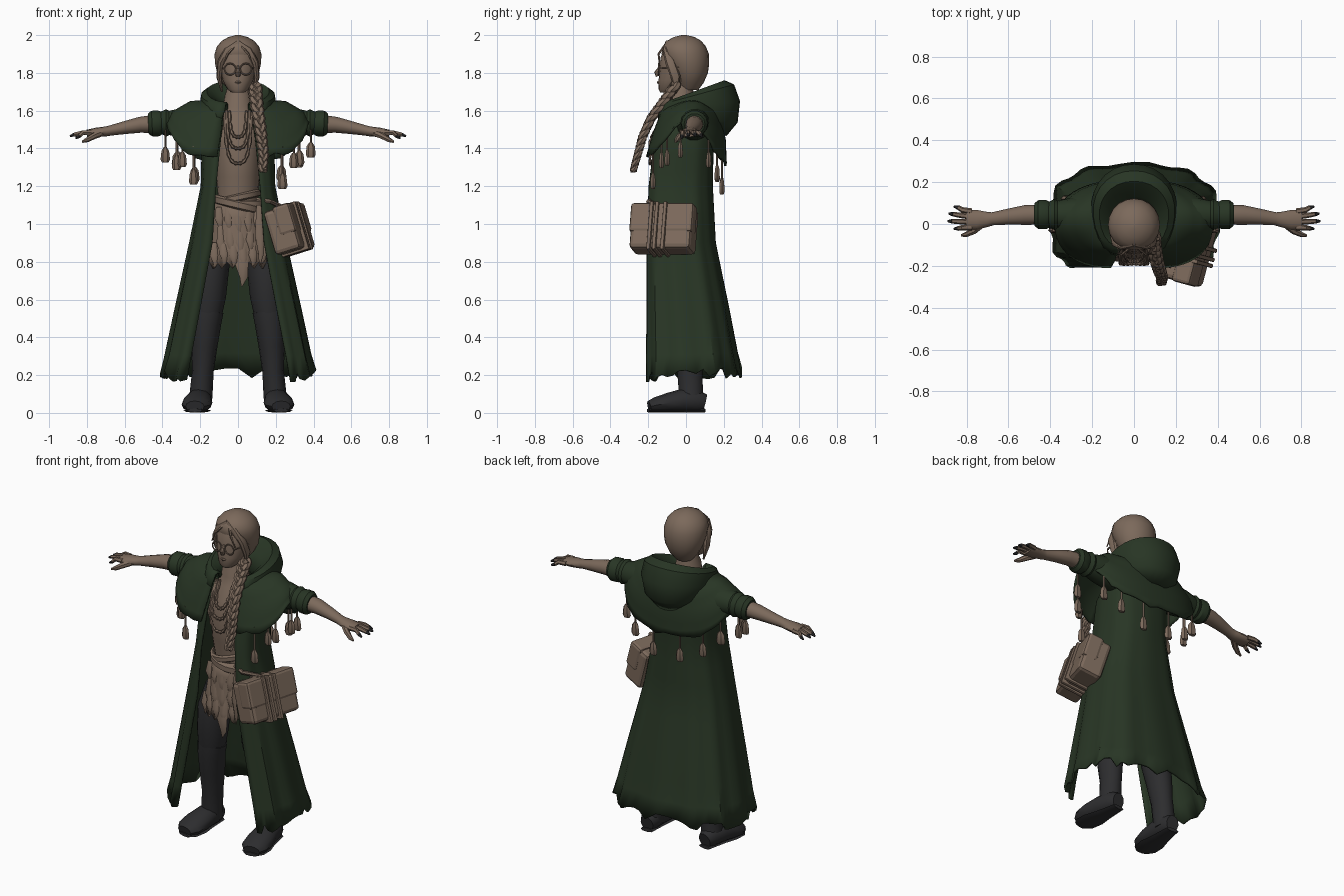
import bpy, bmesh, math, random
from mathutils import Vector as V

if "Cube" in bpy.data.objects:
    bpy.data.objects.remove(bpy.data.objects["Cube"])

random.seed(4)


def colour(name, rgb):
    m = bpy.data.materials.new(name)
    m.diffuse_color = (*rgb, 1)
    m.use_nodes = True
    m.node_tree.nodes["Principled BSDF"].inputs["Base Color"].default_value = m.diffuse_color
    return m


BROWN = colour("dusty_brown", (0.20, 0.142, 0.105))
GREEN = colour("forest_green", (0.021, 0.036, 0.018))
BLACK = colour("charcoal", (0.026, 0.026, 0.028))


def grid(name, rows, mat, closed=True, thick=0.0, angle=40):
    """Skin rows of points; closed rows get end caps, open ones may get thickness."""
    bm = bmesh.new()
    vs = [[bm.verts.new(p) for p in r] for r in rows]
    n = len(rows[0])
    for a, b in zip(vs, vs[1:]):
        for i in range(n if closed else n - 1):
            j = (i + 1) % n
            bm.faces.new((a[i], a[j], b[j], b[i]))
    if closed and not thick:
        bm.faces.new(vs[0])
        bm.faces.new(vs[-1])
    bmesh.ops.recalc_face_normals(bm, faces=bm.faces)
    me = bpy.data.meshes.new(name)
    bm.to_mesh(me)
    bm.free()
    ob = bpy.data.objects.new(name, me)
    bpy.context.collection.objects.link(ob)
    me.materials.append(mat)
    if thick:
        s = ob.modifiers.new("thickness", "SOLIDIFY")
        s.thickness, s.offset = thick, 0
    bpy.ops.object.select_all(action="DESELECT")
    ob.select_set(True)
    bpy.context.view_layer.objects.active = ob
    bpy.ops.object.shade_smooth_by_angle(angle=math.radians(angle))
    return ob


def tube(name, path, mat, n=10, angle=40):
    """Path entries: (x, y, z, radius) or (x, y, z, side radius, other radius)."""
    pts = [V(p[:3]) for p in path]
    span = pts[-1] - pts[0]
    ref = V((0, 1, 0)) if abs(span.z) > 0.6 * span.length else V((0, 0, 1))
    rows = []
    for i, p in enumerate(path):
        d = (pts[min(i + 1, len(pts) - 1)] - pts[max(i - 1, 0)]).normalized()
        s = d.cross(ref).normalized()
        o = d.cross(s)
        t = [2 * math.pi * k / n for k in range(n)]
        rows.append([pts[i] + s * p[3] * math.cos(a) + o * p[-1] * math.sin(a) for a in t])
    return grid(name, rows, mat, angle=angle)


def rings(name, prof, mat, n=20):
    """Level rings: (z, centre y, x radius, y radius)."""
    t = [2 * math.pi * k / n for k in range(n)]
    return grid(name, [[(rx * math.cos(a), cy + ry * math.sin(a), z) for a in t]
                       for z, cy, rx, ry in prof], mat)


def drape(name, prof, mat, n=48, offset=None, thick=0.012, sub=3, power=0.8):
    """Open-fronted cloth. Profile: (front z, back z, x radius, front y, back y, half gap)."""
    full = []
    for a, b in zip(prof, prof[1:]):
        full += [[p + (q - p) * k / sub for p, q in zip(a, b)] for k in range(sub)]
    full.append(prof[-1])
    rows = []
    for r, (zf, zb, rx, yf, yb, gap) in enumerate(full):
        row, ym = [], (yf + yb) / 2
        for k in range(n + 1):
            u = 2 * k / n - 1
            s, w = math.copysign(1, u), abs(u)
            if w < 0.55:
                a = w / 0.55 * math.pi / 2
                x, y = rx * math.sin(a) ** power, ym + (yb - ym) * max(0, math.cos(a)) ** power
            else:
                a = (w - 0.55) / 0.45 * math.pi / 2
                x = gap + (rx - gap) * max(0, math.cos(a)) ** power
                y = ym + (yf - ym) * math.sin(a) ** power
            z = zf + (zb - zf) * (y - yf) / (yb - yf)
            p = V((s * x, y, z))
            if offset:
                p += offset(u, r / (len(full) - 1), k, p)
            row.append(p)
        rows.append(row)
    return grid(name, rows, mat, closed=False, thick=thick, angle=35)


# long coat with soft folds and a torn hem
tear = [random.uniform(-0.02, 0.045) for _ in range(80)]


def coat_shape(u, v, k, p):
    f = 0.014 * v * math.sin(k * 1.35)
    return V((p.x * f * 2, p.y * f * 2, tear[k] if v > 0.99 else 0))


drape("long_coat", [(1.60, 1.62, .13, -.09, .11, .07), (1.45, 1.45, .185, -.16, .14, .09),
                    (1.2, 1.2, .19, -.19, .135, .115), (.9, .9, .25, -.2, .15, .135),
                    (.55, .55, .325, -.2, .22, .20), (.18, .20, .40, -.2, .285, .27)],
      GREEN, offset=coat_shape)


# shoulder cape, lifted where it rests over the arms
def cape_shape(u, v, k, p):
    lift = 0.16 * v * math.exp(-((abs(u) - 0.54) / 0.19) ** 2)
    dip = 0.07 * v * math.exp(-(u / 0.25) ** 2)
    return V((0, 0, lift - dip + (tear[k] * 0.4 if v > 0.99 else 0)))


drape("shoulder_cape", [(1.64, 1.66, .13, -.09, .12, .07), (1.585, 1.60, .25, -.13, .18, .08),
                        (1.48, 1.49, .345, -.17, .205, .09), (1.36, 1.38, .375, -.205, .21, .11)],
      GREEN, offset=cape_shape, power=0.88)

# folded hood lying behind the neck
drape("hood", [(1.56, 1.60, .075, -.07, .08, .05), (1.63, 1.69, .125, -.09, .135, .055),
               (1.64, 1.755, .165, -.11, .205, .06), (1.63, 1.735, .19, -.125, .25, .065),
               (1.60, 1.65, .20, -.14, .28, .07), (1.57, 1.54, .18, -.145, .268, .08),
               (1.53, 1.47, .13, -.13, .21, .09)],
      GREEN, n=24, sub=1, power=0.95)

# tunic, skirt and neck scarf
rings("tunic", [(.80, -.03, .15, .11), (1.0, -.03, .135, .115), (1.13, -.04, .105, .105),
                (1.25, -.05, .115, .12), (1.40, -.055, .12, .125), (1.50, -.045, .13, .11),
                (1.57, -.03, .105, .09), (1.62, -.025, .08, .075), (1.68, -.025, .07, .07),
                (1.72, -.02, .058, .055), (1.76, -.02, .05, .052)], BROWN)
rows = []
for i in range(5):
    v, row = i / 4, []
    for k in range(36):
        a = 2 * math.pi * k / 36
        z = 1.12 - 0.34 * v + ((0.02 if k % 2 else -0.015) if i == 4 else 0)
        row.append((math.cos(a) * (.115 + .055 * v), -.04 + math.sin(a) * (.115 + .025 * v), z))
    rows.append(row)
grid("ragged_skirt", rows, BROWN, thick=0.012)


def scrap(name, x, y, z, w, h):
    """A thin pointed strip of cloth."""
    tube(name, [(x, y + .015, z, w * .7, .006), (x, y, z - h * .5, w, .01),
                (x + w * .3, y, z - h * .8, w * .6, .008), (x, y + .005, z - h, .003, .003)], BROWN, 6)


for i, (z0, h, c) in enumerate([(1.09, .15, 5), (.99, .16, 5), (.90, .14, 6)]):
    for k in range(c):
        x = (k - (c - 1) / 2) * .05 + .01 * (i % 2)
        scrap("cloth_scrap", x, -.165 - .01 * i + x * x * 2.5, z0, .024, h + random.uniform(-.03, .02))
scrap("front_tail", .02, -.185, .90, .035, .23)
scrap("sash_end", .115, -.19, 1.10, .025, .32)


def loop(name, zc, rx, ry, tilt, r, rb, cy=-.045):
    pts = []
    for k in range(25):
        a = 2 * math.pi * k / 24
        pts.append((rx * math.cos(a), cy + ry * math.sin(a), zc - tilt * math.cos(a)))
    rows = [[V((x * (1 + dr), cy + (y - cy) * (1 + dr), z + dz)) for dr, dz in
             ((0, -rb), (r, -rb * .6), (r, rb * .6), (0, rb))] for x, y, z in pts]
    grid(name, rows, BROWN)


loop("sash", 1.10, .115, .118, .03, .12, .025)
loop("upper_sash", 1.14, .108, .112, -.025, .12, .02)

# necklaces and chest trim
for w, low in ((.045, 1.46), (.06, 1.40), (.07, 1.32)):
    path = []
    for k in range(21):
        t = k / 10 - 1
        z = low + (1.60 - low) * abs(t) ** 2.6
        path.append((w * math.sin(t * 1.57), -.19 + .08 * max(0, (z - 1.44) / .16), z,
                     .011 if k % 2 else .006))
    for side in (path[:11], path[10:]):
        tube("necklace", side, BROWN, 6)

# head, face and hair
rings("face", [(1.695, -.10, .032, .035), (1.712, -.09, .055, .055), (1.76, -.06, .08, .085),
               (1.82, -.035, .098, .106), (1.88, -.03, .105, .105), (1.94, -.02, .08, .09)], BROWN)
rings("hair_cap", [(1.71, .015, .05, .05), (1.75, .02, .085, .075), (1.80, .018, .11, .098),
                   (1.85, .008, .122, .115), (1.90, -.004, .124, .125), (1.94, -.01, .112, .115),
                   (1.97, -.01, .085, .09), (1.99, -.01, .05, .055), (2.0, -.01, .012, .012)], BROWN)
tube("nose", [(0, -.133, 1.835, .008), (0, -.155, 1.80, .014), (0, -.148, 1.783, .012)], BROWN, 8)
tube("lips", [(-.03, -.128, 1.747, .006), (0, -.145, 1.75, .009), (.03, -.128, 1.747, .006)], BROWN, 6)
for s in (-1, 1):
    bpy.ops.mesh.primitive_torus_add(location=(s * .042, -.145, 1.82), rotation=(math.pi / 2, 0, 0),
                                     major_radius=.03, minor_radius=.004,
                                     major_segments=20, minor_segments=6)
    bpy.context.object.name = "spectacle_rim"
    bpy.context.object.data.materials.append(BROWN)
    tube("spectacle_arm", [(s * .07, -.142, 1.825, .003), (s * .105, -.02, 1.83, .003)], BROWN, 5)
    tube("hair_lock", [(0, -.095, 1.96, .016), (s * .055, -.11, 1.92, .02, .014),
                       (s * .09, -.085, 1.86, .018, .026), (s * .10, -.055, 1.78, .015, .026),
                       (s * .085, -.05, 1.70, .005)], BROWN, 8)
    tube("loose_strand", [(s * .02, -.115, 1.94, .007), (s * .055, -.145, 1.90, .006),
                          (s * .08, -.14, 1.84, .003)], BROWN, 5)
tube("spectacle_bridge", [(-.012, -.148, 1.825, .004), (.012, -.148, 1.825, .004)], BROWN, 5)

# braid over one shoulder, three woven strands
guide = [V(p) for p in ((.09, -.05, 1.74), (.095, -.11, 1.66), (.11, -.185, 1.56),
                        (.125, -.23, 1.46), (.135, -.255, 1.37), (.13, -.28, 1.28))]
for j in range(3):
    path = []
    for k in range(51):
        t = k / 10
        i = min(int(t), 4)
        p, a = guide[i].lerp(guide[i + 1], t - i), k * .5 + j * 2.094
        w = 1.15 - .4 * k / 50
        path.append((p.x + .018 * w * math.sin(a), p.y + .011 * w * math.sin(2 * a), p.z, .018 * w))
    tube("braid_strand", path, BROWN, 6)

for s in (-1, 1):
    # sleeves with rolled cuffs, forearms, hands
    tube("sleeve", [(s * .16, .04, 1.53, .09), (s * .30, .045, 1.535, .08), (s * .365, .045, 1.535, .066),
                    (s * .38, .045, 1.535, .074), (s * .405, .045, 1.535, .062),
                    (s * .42, .045, 1.533, .07), (s * .455, .045, 1.531, .07),
                    (s * .475, .045, 1.53, .055)], GREEN, 14, 30)
    tube("forearm", [(s * .44, .045, 1.53, .048), (s * .52, .043, 1.525, .047, .042),
                     (s * .60, .035, 1.51, .038, .034), (s * .675, .025, 1.495, .031, .027),
                     (s * .70, .022, 1.49, .036, .026), (s * .75, .02, 1.485, .047, .025),
                     (s * .80, .02, 1.48, .046, .019)], BROWN, 12)
    for y, end, dz in ((-.016, .86, -.03), (.01, .89, -.018), (.036, .885, -.015), (.06, .86, -.02)):
        tip = (s * end, y * 1.4, 1.482 + dz)
        mid = (s * (end - .022), y * 1.3, 1.484 + dz * .6)
        tube("finger", [(s * .775, y, 1.484, .015), (s * .82, y * 1.12, 1.484, .0135), (*mid, .011)], BROWN, 6)
        tube("dark_fingertip", [(*mid, .0115), (*tip, .005)], BLACK, 6)
    tube("thumb", [(s * .72, .005, 1.485, .02), (s * .765, -.033, 1.465, .017),
                   (s * .80, -.05, 1.445, .013), (s * .825, -.055, 1.435, .006)], BROWN, 7)
    # trousers, boots and feet
    tube("leg", [(s * .11, -.02, .90, .08), (s * .143, -.025, .76, .095, .095),
                 (s * .152, -.03, .62, .089, .088), (s * .165, -.02, .50, .075, .075)], BLACK, 14)
    tube("boot_shaft", [(s * .160, -.02, .54, .084, .082), (s * .168, -.018, .48, .08, .08),
                        (s * .178, .005, .36, .07, .08), (s * .186, .02, .22, .057, .068),
                        (s * .193, .025, .13, .06, .066), (s * .20, .03, .05, .062, .062)], BLACK, 14)
    tube("boot_foot", [(s * .197, .10, .052, .04, .046), (s * .20, .06, .062, .06, .061),
                       (s * .207, -.02, .064, .07, .063), (s * .215, -.09, .054, .08, .053),
                       (s * .222, -.16, .042, .077, .041), (s * .228, -.195, .034, .05, .03)], BLACK, 12)
    tube("boot_sole", [(s * .197, .10, .012, .04, .011), (s * .207, -.02, .012, .056, .011),
                       (s * .215, -.10, .012, .073, .011), (s * .222, -.17, .012, .068, .011),
                       (s * .228, -.20, .013, .04, .010)], BLACK, 8)

# hanging charms round the cape hem
for x, y, top, low in ((.385, -.03, 1.50, 1.34), (.325, -.10, 1.46, 1.29), (.295, -.13, 1.44, 1.31),
                       (.235, -.175, 1.41, 1.20), (.32, .12, 1.46, 1.31), (.23, .165, 1.40, 1.21),
                       (.09, .19, 1.36, 1.17)):
    for s in (-1, 1):
        b = low + random.uniform(-.015, .02)
        w = random.uniform(.024, .031)
        tube("charm_cord", [(s * x, y, top, .006), (s * x, y, b + .06, .006)], BROWN, 5)
        tube("charm", [(s * x, y, b + .08, .008), (s * x, y, b + .06, w * .8, w * .5),
                       (s * x, y, b + .015, w, w * .6), (s * x, y, b, w * .7, w * .4)], BROWN, 6)


# satchel on the hip with straps
def block(name, local, size, bevel=0.012):
    rot = (0, math.radians(-17), math.radians(-15))
    bpy.ops.mesh.primitive_cube_add(size=1, rotation=rot)
    ob = bpy.context.object
    bpy.context.view_layer.update()
    ob.location = V((.272, -.117, .968)) + ob.matrix_world.to_3x3() @ V(local)
    ob.scale, ob.name = size, name
    bpy.ops.object.transform_apply(location=False, rotation=False, scale=True)
    m = ob.modifiers.new("soft_edges", "BEVEL")
    m.width, m.segments = bevel, 2
    ob.data.materials.append(BROWN)


block("satchel_body", (0, 0, 0), (.145, .335, .24), .022)
block("satchel_flap", (.03, 0, .05), (.095, .345, .16), .016)
for y in (-.055, -.025, .02):
    block("satchel_strap", (.003, y, 0), (.175, .02, .265), .006)
tube("satchel_sling", [(.10, -.17, 1.13, .012), (.17, -.2, 1.12, .012), (.235, -.13, 1.09, .012)], BROWN, 6)
